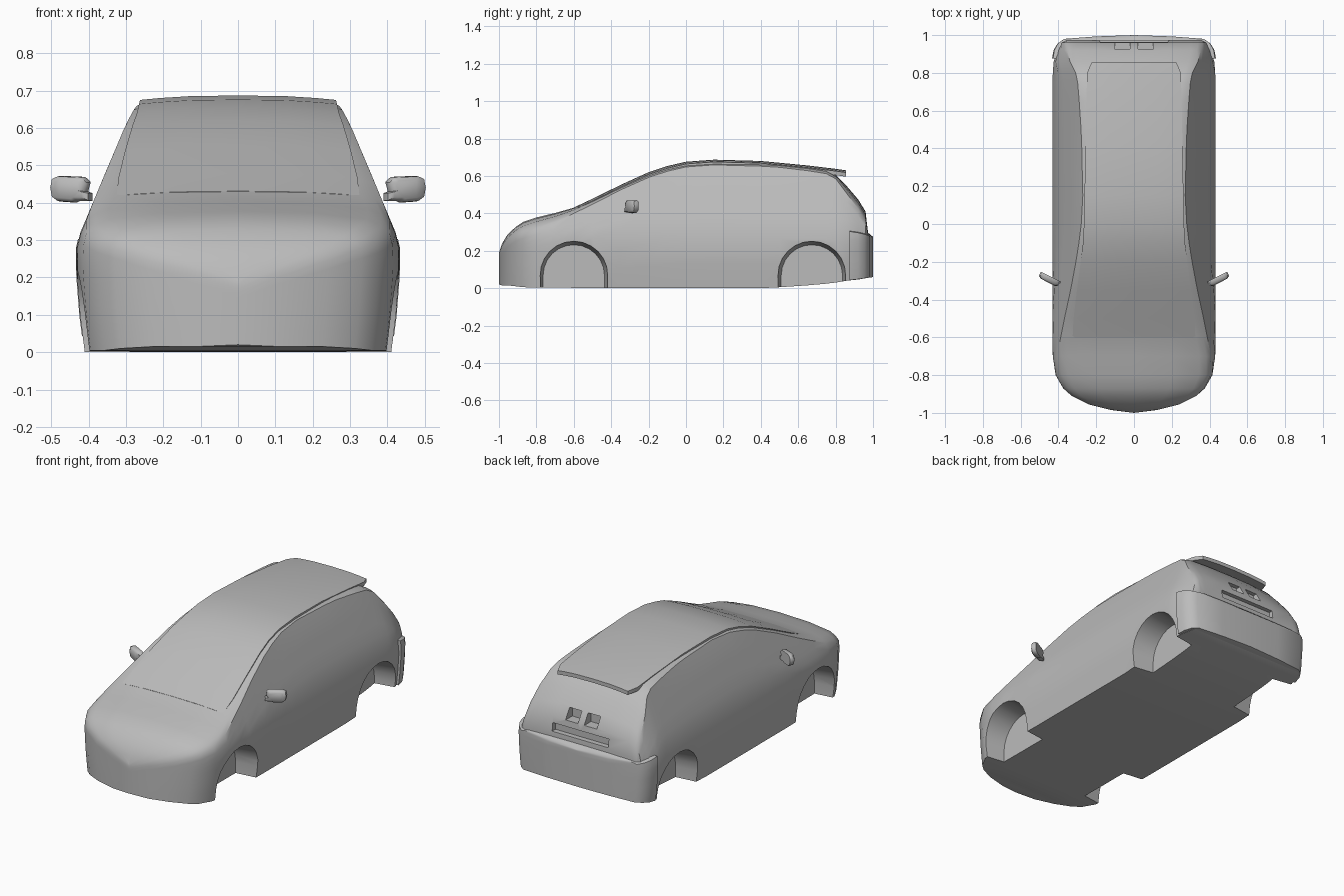
import bpy, bmesh, math
from mathutils import Matrix

old = bpy.data.objects.get("Cube")
if old:
    bpy.data.objects.remove(old, do_unlink=True)

grey = bpy.data.materials.new("body grey")
grey.use_nodes = True
grey.diffuse_color = (0.5, 0.5, 0.5, 1)
grey.node_tree.nodes["Principled BSDF"].inputs["Base Color"].default_value = (0.5, 0.5, 0.5, 1)


def make_object(name, bm):
    bmesh.ops.remove_doubles(bm, verts=bm.verts, dist=0.0005)
    bmesh.ops.recalc_face_normals(bm, faces=bm.faces)
    mesh = bpy.data.meshes.new(name)
    bm.to_mesh(mesh)
    bm.free()
    mesh.materials.append(grey)
    ob = bpy.data.objects.new(name, mesh)
    bpy.context.collection.objects.link(ob)
    return ob


def activate(ob):
    bpy.ops.object.select_all(action='DESELECT')
    ob.select_set(True)
    bpy.context.view_layer.objects.active = ob


def smooth(ob, angle=35):
    activate(ob)
    bpy.ops.object.shade_smooth_by_angle(angle=math.radians(angle))


def loft(name, rings, cap_start=True, cap_end=True):
    """Skin closed rings that all have the same number of points."""
    bm = bmesh.new()
    loops = [[bm.verts.new(p) for p in ring] for ring in rings]
    n = len(loops[0])
    for a, b in zip(loops, loops[1:]):
        for i in range(n):
            j = (i + 1) % n
            bm.faces.new((a[i], a[j], b[j], b[i]))
    if cap_start:
        bm.faces.new(loops[0])
    if cap_end:
        bm.faces.new(loops[-1])
    return make_object(name, bm)


def mirrored_ring(half, y):
    """Half section from bottom centre to top centre, mirrored to a ring."""
    other = [(-x, z) for x, z in half[-2:0:-1]]
    return [(x, y, z) for x, z in half + other]


def lerp(table, v):
    for (a, p), (b, q) in zip(table, table[1:]):
        if v <= b:
            return p + (q - p) * max(0, (v - a) / (b - a))
    return table[-1][1]


# Flank shape: half width at each height
FLANK = [(0, .41), (.1, .423), (.22, .432), (.28, .432), (.32, .422), (.36, .405), (.42, .38),
         (.48, .355), (.55, .325), (.61, .3), (.65, .278), (.68, .255)]
WIDEST = .432


def section(y, top, plan, drop, bottom):
    """Body section: shaped flank, rounded shoulder and crowned top."""
    k = plan / WIDEST
    shoulder = top - drop
    half = [(0, bottom), (k * lerp(FLANK, bottom) * .5, bottom)]
    for f in (0, .2, .4, .6, .7, .8, .9, 1):
        z = bottom + f * (shoulder - bottom)
        half.append((k * lerp(FLANK, z), z))
    edge = half[-1][0]
    for fx, fz in ((.94, .65), (.85, .37), (.5, .1), (0, 0)):
        half.append((edge * fx, top - drop * fz))
    return mirrored_ring(half, y)


# Main shell: y, top height, half width in plan, shoulder drop, bottom
SHELL = [
    (-1, .19, 0, .03, .02), (-.985, .235, .12, .03, .015), (-.955, .285, .24, .04, .015),
    (-.91, .328, .33, .05, .01), (-.87, .355, .375, .06, .005), (-.8, .378, .415, .06, .004),
    (-.7, .402, .43, .05, .003), (-.6, .43, .432, .03, .002), (-.5, .473, .432, .025, .002),
    (-.35, .545, .432, .02, 0), (-.2, .612, .432, .02, 0), (-.1, .645, .432, .02, 0),
    (0, .668, .432, .02, 0), (.15, .679, .432, .02, 0), (.4, .672, .432, .02, 0),
    (.5, .666, .432, .02, .005), (.65, .648, .432, .02, .015), (.75, .632, .431, .02, .024),
    (.8, .605, .43, .02, .03), (.86, .545, .425, .04, .04), (.92, .475, .405, .05, .046),
    (.96, .41, .385, .05, .053), (.972, .31, .36, .02, .06)]
shell = loft("body_shell", [section(*s) for s in SHELL], cap_start=False)

# Rear bumper wrapping round the tail
BUMPER = [(.875, .315, .434, .012, .043), (.92, .308, .426, .012, .048),
          (.955, .3, .405, .012, .053), (.98, .292, .37, .012, .056),
          (.993, .28, .2, .012, .058), (1, .275, 0, .012, .06)]
bumper = loft("rear_bumper", [section(*s) for s in BUMPER], cap_end=False)
smooth(bumper)


# Wheel well cutters: tapered arches with straight lower sides
def arch_ring(x, y, r):
    centre = .068
    pts = [(x, y + r, -.1)]
    for i in range(13):
        a = math.pi * i / 12
        pts.append((x, y + r * math.cos(a), centre + r * math.sin(a)))
    return pts + [(x, y - r, -.1)]


cutters = []
for side in (-1, 1):
    for y in (-.6, .673):
        cutters.append(loft("wheel_well_cutter", [arch_ring(side * .29, y, .164),
                                                  arch_ring(side * .5, y, .192)]))


# Tailgate recess cutters
def box(name, x0, x1, y0, y1, z0, z1):
    corners = [(x0, z0), (x1, z0), (x1, z1), (x0, z1)]
    return loft(name, [[(x, y, z) for x, z in corners] for y in (y0, y1)])


cutters.append(box("plate_recess_cutter", -.18, .18, .94, 1.1, .322, .37))
for side in (-1, 1):
    a, b = sorted((side * .02, side * .1))
    cutters.append(box("tailgate_recess_cutter", a, b, .9, 1.1, .405, .465))

activate(shell)
for cutter in cutters:
    cutter.hide_render = True
    mod = shell.modifiers.new("cut", 'BOOLEAN')
    mod.operation = 'DIFFERENCE'
    mod.solver = 'EXACT'
    mod.object = cutter
    bpy.ops.object.modifier_apply(modifier=mod.name)
for cutter in cutters:
    bpy.data.objects.remove(cutter, do_unlink=True)
smooth(shell)

# Windscreen and roof panel, ending in a spoiler lip: y, top height, half width
PANEL = [(-.6, .431, .325), (-.5, .478, .32), (-.35, .552, .302), (-.2, .62, .282),
         (-.1, .653, .27), (0, .676, .265), (.15, .687, .262), (.4, .68, .257),
         (.65, .656, .252), (.8, .638, .248), (.855, .63, .225)]
rings = []
for y, top, w in PANEL:
    upper = [(w, top - .012), (w * .8, top - .007), (w * .5, top - .002), (0, top)]
    lower = [(x, z - .022) for x, z in reversed(upper)]
    rings.append(mirrored_ring(lower + upper, y))
smooth(loft("windscreen_and_roof", rings))

# Door mirrors: bevelled housing with a short stem
HOUSING = [(0, .405), (.035, .405), (.045, .4), (.09, .403), (.107, .415), (.112, .44),
           (.107, .465), (.09, .472), (.02, .469), (.005, .455), (.012, .43), (0, .425)]
for side, label in ((1, "left"), (-1, "right")):
    rings = []
    for depth, scale in ((-.02, .7), (-.012, .95), (.01, 1), (.014, .95)):
        rings.append([(.055 + (x - .055) * scale, depth, .437 + (z - .437) * scale)
                      for x, z in HOUSING])
    mirror = loft(label + "_door_mirror", rings)
    turn = Matrix.Translation((.394, -.318, 0)) @ Matrix.Rotation(math.radians(27), 4, 'Z')
    stretch = Matrix.Diagonal((1.06, 1, 1, 1))
    mirror.data.transform(Matrix.Diagonal((side, 1, 1, 1)) @ turn @ stretch)
    if side < 0:
        mirror.data.flip_normals()
    smooth(mirror, 50)
